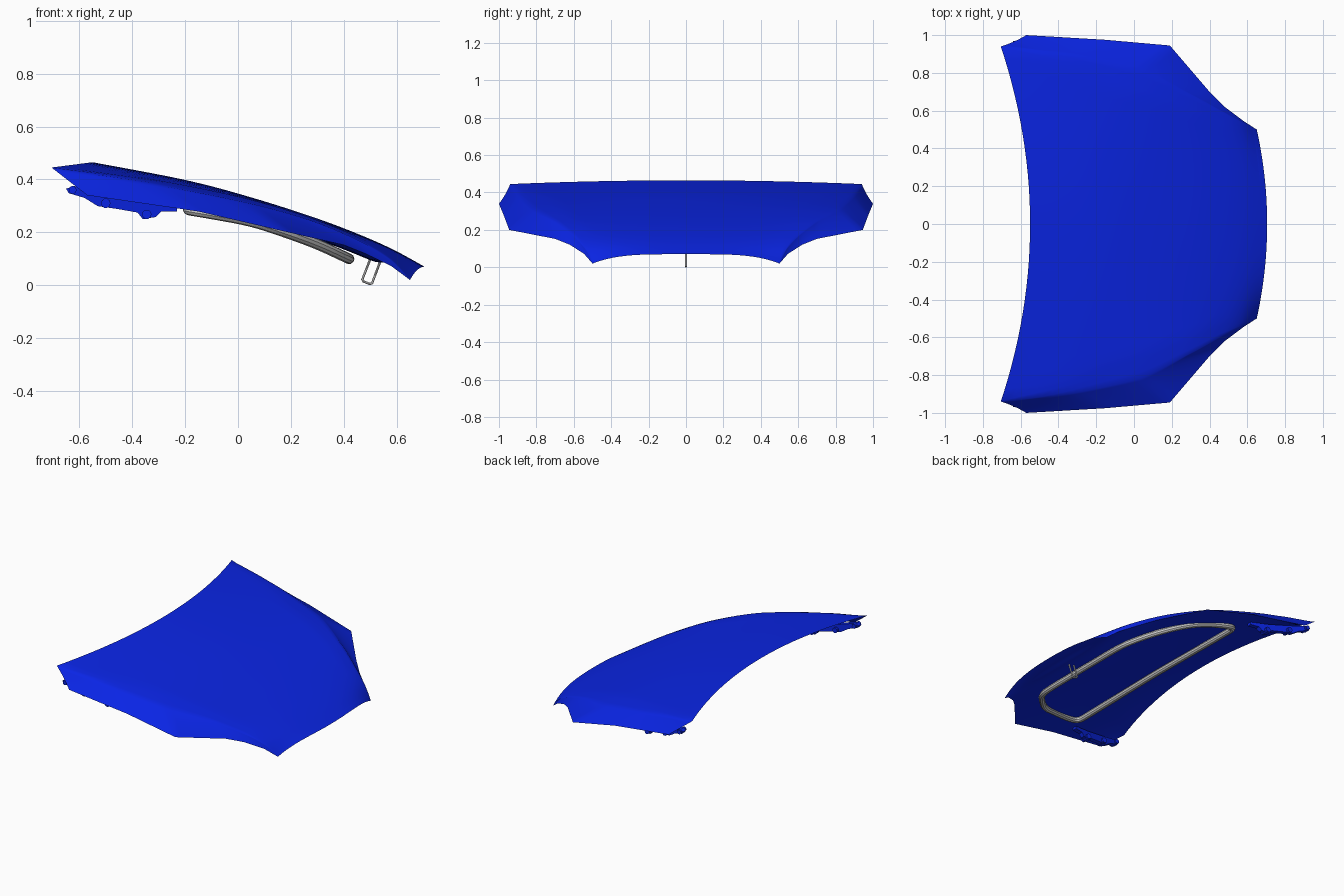
import bpy, bmesh
from mathutils import Vector as V

if "Cube" in bpy.data.objects:
    bpy.data.objects.remove(bpy.data.objects["Cube"])

blue = bpy.data.materials.new("blue_paint")
blue.diffuse_color = (0.003, 0.018, 0.78, 1)
blue.use_nodes = True
blue.node_tree.nodes["Principled BSDF"].inputs["Base Color"].default_value = blue.diffuse_color

# Stations from rear to front: centre line, shoulder crease, outer edge (+y half)
CENTRE = [(-.55, 0, .465), (-.2, 0, .398), (.05, 0, .332), (.3, 0, .252), (.48, 0, .183), (.6, 0, .128), (.705, 0, .07)]
CREASE = [(-.705, .94, .445), (-.35, .885, .398), (0, .80, .332), (.25, .70, .262), (.45, .60, .178), (.57, .54, .105), (.65, .50, .02)]
EDGE = [(-.57, 1, .34), (-.15, .975, .279), (.19, .945, .20), (.40, .70, .152), (.48, .62, .12), (.58, .545, .072), (.65, .50, .02)]
N, M = 48, 28


def sample(points, t, smooth=True):
    f = min(t, .99999) * (len(points) - 1)
    i = int(f)
    f -= i
    p = [V(points[max(0, min(len(points) - 1, i + k))]) for k in (-1, 0, 1, 2)]
    if not smooth:
        return p[1].lerp(p[2], f)
    return .5 * (2 * p[1] + (p[2] - p[0]) * f + (2 * p[0] - 5 * p[1] + 4 * p[2] - p[3]) * f**2
                 + (3 * p[1] - p[0] - 3 * p[2] + p[3]) * f**3)


def step(a):
    a = max(0, min(1, a))
    return a * a * (3 - 2 * a)


def sharp_skin(t, w):
    """Outer surface: w 0..1 centre to crease, 1..2 crease to edge."""
    c, k, e = sample(CENTRE, t), sample(CREASE, t), sample(EDGE, t, False)
    if w <= 1:
        return V((c.x + (k.x - c.x) * w**2, k.y * w, c.z + (k.z - c.z) * w**(2 + 2 * t)))
    p = k.lerp(e, w - 1)
    p.y -= .005 * (1 - t) * 4 * (w - 1) * (2 - w)
    return p


def skin(t, w):
    """Soften the shoulder crease, fading out at both ends."""
    d = .2 * min(1, t * 4, (1 - t) * 3) * max(0, 1 - abs(w - 1) / .5)
    return (sharp_skin(t, w - d) + sharp_skin(t, w) + sharp_skin(t, w + d)) / 3


def inner(t, w):
    """Flatter underside that meets the skin along its border."""
    c, e, u = sample(CENTRE, t), sample(EDGE, t, False), w / 2
    flat = V((c.x + (e.x - c.x) * u**2, e.y * u, 0))
    flat.z = c.z - .08 + (e.z - c.z + .08) * u**2
    return skin(t, w).lerp(flat, step(t / .14) * step((.94 - t) / .25))


def finish(name, bm, angle):
    me = bpy.data.meshes.new(name)
    bm.to_mesh(me)
    bm.free()
    ob = bpy.data.objects.new(name, me)
    bpy.context.collection.objects.link(ob)
    me.materials.append(blue)
    select(ob)
    bpy.ops.object.shade_smooth_by_angle(angle=angle)


def select(ob):
    bpy.ops.object.select_all(action='DESELECT')
    ob.select_set(True)
    bpy.context.view_layer.objects.active = ob


def panel(name, func, flip):
    bm = bmesh.new()
    rows = []
    for i in range(N + 1):
        row = []
        for j in range(-M, M + 1):
            p = func(i / N, 2 * abs(j) / M)
            row.append(bm.verts.new((p.x, p.y if j >= 0 else -p.y, p.z)))
        rows.append(row)
    for a, b in zip(rows, rows[1:]):
        for j in range(2 * M):
            q = [a[j], b[j], b[j + 1], a[j + 1]]
            bm.faces.new(q[::-1] if flip else q)
    bmesh.ops.remove_doubles(bm, verts=bm.verts, dist=.0003)
    finish(name, bm, 1.2)


def tube(name, pts, radius, closed=False, paint=False):
    cu = bpy.data.curves.new(name, 'CURVE')
    cu.dimensions = '3D'
    cu.bevel_depth, cu.bevel_resolution, cu.use_fill_caps = radius, 3, True
    sp = cu.splines.new('POLY')
    sp.points.add(len(pts) - 1)
    for s, p in zip(sp.points, pts):
        s.co = (*p, 1)
    sp.use_cyclic_u = closed
    ob = bpy.data.objects.new(name, cu)
    bpy.context.collection.objects.link(ob)
    if paint:
        cu.materials.append(blue)
    select(ob)
    bpy.ops.object.convert(target='MESH')
    bpy.ops.object.shade_smooth_by_angle(angle=.6)


def rounded(pts, rounds=3):
    """Corner cutting of a closed path."""
    pts = [V(p) for p in pts]
    for _ in range(rounds):
        pts = [q for a, b in zip(pts, pts[1:] + pts[:1]) for q in (a.lerp(b, .25), a.lerp(b, .75))]
    return pts


# Outer skin and inner panel
panel("hood_skin", skin, False)
panel("hood_inner_panel", inner, True)

# Rubber seal loop on the underside
half = [(.42, .1, .10), (.42, .36, .10), (.385, .45, .116), (.30, .55, .156), (.18, .67, .200), (.05, .73, .243),
        (-.10, .77, .270), (-.185, .77, .284), (-.19, .68, .286), (-.18, .1, .286)]
seal = half + [(x, -y, z) for x, y, z in reversed(half)]
tube("rubber_seal", rounded(seal), .02, closed=True)

# Latch striker loop
tube("latch_striker", [(.51, 0, .125), (.47, 0, .022), (.475, 0, .014), (.498, 0, .005),
                       (.507, 0, .008), (.545, 0, .11)], .005)

# Hinges: profile plate along the side, pivot knobs and bolts
PLATE = [(-.65, .365), (-.62, .375), (-.50, .345), (-.36, .315), (-.23, .295), (-.23, .278), (-.29, .278),
         (-.31, .258), (-.36, .25), (-.38, .275), (-.46, .289), (-.53, .299), (-.58, .330), (-.64, .348)]


def hinge_y(x):
    return .86 - (x + .23) * .2


for side, label in ((1, "back"), (-1, "front")):
    bm = bmesh.new()
    a = [bm.verts.new((x, side * (hinge_y(x) - .015), z)) for x, z in PLATE]
    face = bm.faces.new(a)
    ext = bmesh.ops.extrude_face_region(bm, geom=[face])
    bmesh.ops.translate(bm, vec=(0, side * .03, 0), verts=[g for g in ext["geom"] if isinstance(g, bmesh.types.BMVert)])
    bmesh.ops.recalc_face_normals(bm, faces=bm.faces)
    finish("hinge_arm_" + label, bm, .5)
    for n, (x, z, r) in enumerate([(-.625, .36, .015), (-.50, .31, .018), (-.345, .268, .018)]):
        y = hinge_y(x)
        tube(f"hinge_pivot_{label}_{n}", [(x, side * (y - .03), z), (x, side * (y + .03), z)], r, paint=True)
